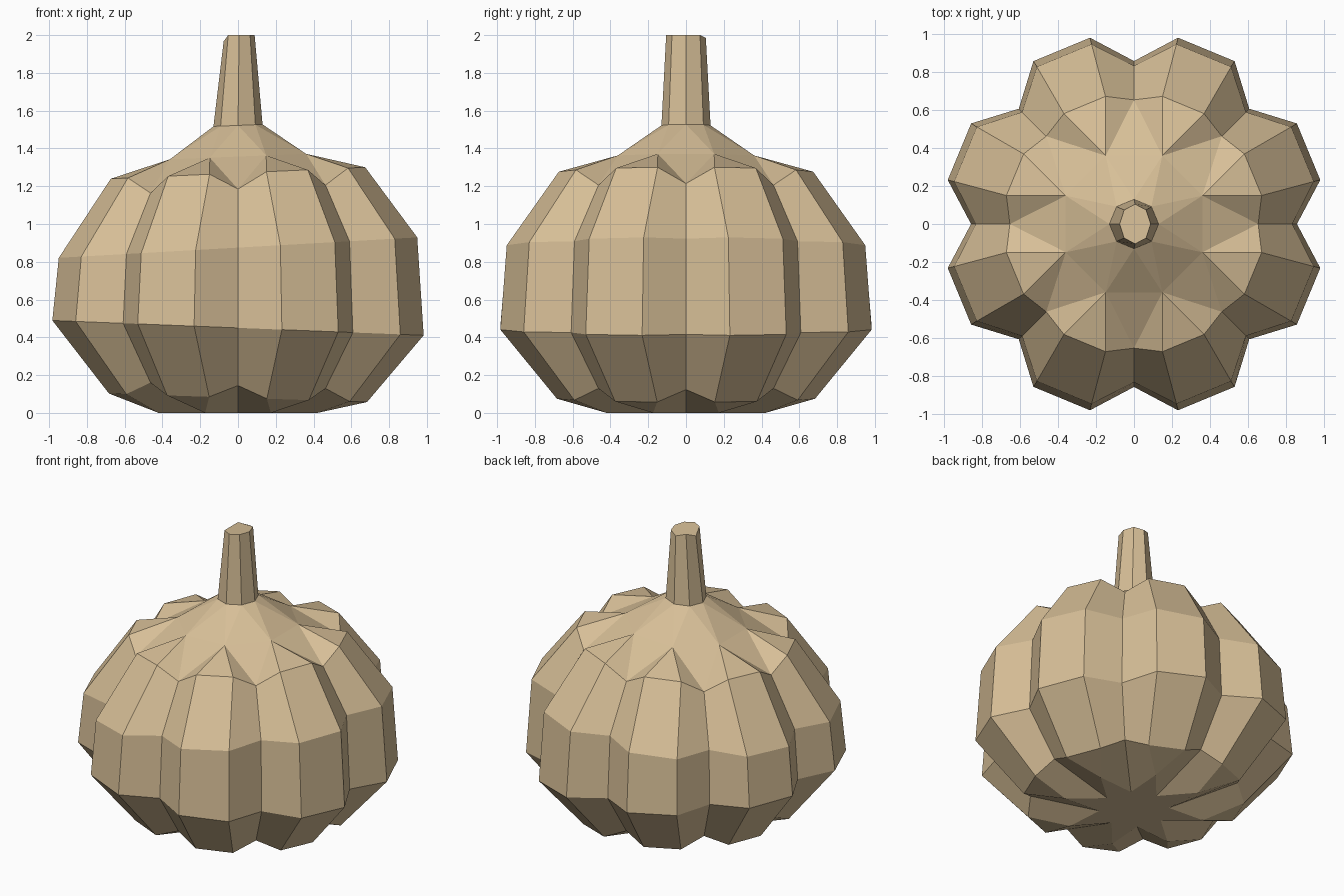
import bpy, bmesh, math

if "Cube" in bpy.data.objects:
    bpy.data.objects.remove(bpy.data.objects["Cube"])

LOBES = 8
STEP = 2 * math.pi / LOBES

mat = bpy.data.materials.new("tan")
mat.diffuse_color = (0.68, 0.52, 0.31, 1)
mat.use_nodes = True
mat.node_tree.nodes["Principled BSDF"].inputs["Base Color"].default_value = mat.diffuse_color


def finish(name, bm):
    bmesh.ops.recalc_face_normals(bm, faces=bm.faces[:])
    me = bpy.data.meshes.new(name)
    bm.to_mesh(me)
    bm.free()
    me.materials.append(mat)
    ob = bpy.data.objects.new(name, me)
    bpy.context.collection.objects.link(ob)
    return ob


def point(bm, r, a, z, tilt):
    x, y = r * math.cos(a), r * math.sin(a)
    return bm.verts.new((x, y, z + tilt * x))


def simple_ring(bm, r, z, tilt, offset):
    return [point(bm, r, (k + offset) * STEP, z, tilt) for k in range(LOBES)]


# Ribbed body: each lobe has a groove point and two crest points per ring
# groove radius, groove z, crest radius, crest z, sideways tilt, crest angle
RINGS = [
    (0.655, 0.145, 0.70, 0.08, -0.033, 12.6),
    (0.86, 0.45, 1.01, 0.45, -0.04, 13.3),
    (0.835, 0.875, 0.975, 0.875, 0.057, 13.3),
    (0.655, 1.185, 0.69, 1.27, 0.045, 12.6),
]
bm = bmesh.new()
rings = []
for gr, gz, cr, cz, tilt, deg in RINGS:
    c = math.radians(deg)
    ring = []
    for k in range(LOBES):
        a = k * STEP
        ring += [point(bm, gr, a, gz, tilt),
                 point(bm, cr, a + c, cz, tilt),
                 point(bm, cr, a + STEP - c, cz, tilt)]
    rings.append(ring)
n = 3 * LOBES
for lo, hi in zip(rings, rings[1:]):
    for i in range(n):
        j = (i + 1) % n
        bm.faces.new((lo[i], lo[j], hi[j], hi[i]))

# Underside star and shoulder points
foot_in = simple_ring(bm, 0.22, 0, 0, 0)
foot_tip = simple_ring(bm, 0.455, 0, 0, 0.5)
neck = simple_ring(bm, 0.13, 1.522, 0.04, 0)
shoulder = simple_ring(bm, 0.39, 1.357, 0.04, 0.5)
low, top = rings[0], rings[-1]
star = []
for k in range(LOBES):
    p = k - 1
    g, c1, c2, prev = 3 * k, 3 * k + 1, 3 * k + 2, (3 * k - 1) % n
    nk = (k + 1) % LOBES
    star += [foot_in[k], foot_tip[k]]
    # underside
    bm.faces.new((low[c1], low[c2], foot_tip[k]))
    bm.faces.new((low[g], low[c1], foot_tip[k], foot_in[k]))
    bm.faces.new((low[prev], low[g], foot_in[k], foot_tip[p]))
    # shoulder
    bm.faces.new((top[c1], top[c2], shoulder[k]))
    bm.faces.new((top[g], top[c1], shoulder[k]))
    bm.faces.new((top[prev], top[g], shoulder[p]))
    bm.faces.new((top[g], shoulder[k], shoulder[p]))
    bm.faces.new((neck[k], shoulder[p], shoulder[k]))
    bm.faces.new((neck[k], shoulder[k], neck[nk]))
bm.faces.new(star)
finish("ribbed_body", bm)

# Tapered stem with an uneven cut top
bm = bmesh.new()
base = simple_ring(bm, 0.13, 1.522, 0.04, 0)
tip = []
for k in range(LOBES):
    x = 0.006 + 0.082 * math.cos(k * STEP)
    y = 0.105 * math.sin(k * STEP)
    z = 2.0 - (0.033 if x < -0.06 else 0) - (0.015 if y > 0.09 else 0)
    tip.append(bm.verts.new((x, y, z)))
for k in range(LOBES):
    j = (k + 1) % LOBES
    bm.faces.new((base[k], base[j], tip[j], tip[k]))
bm.faces.new(tip)
finish("stem", bm)
